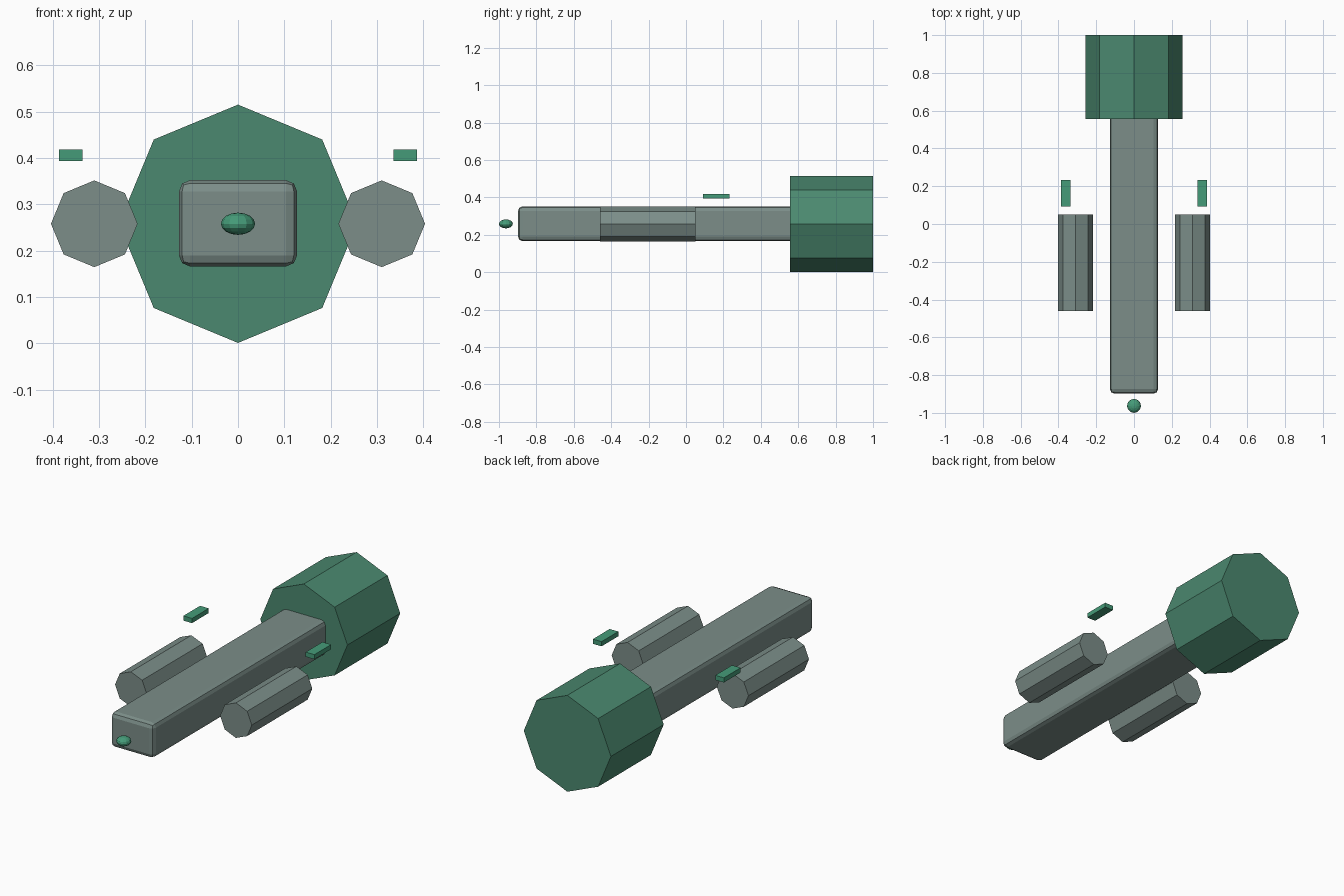
import bpy
from math import radians

if "Cube" in bpy.data.objects:
    bpy.data.objects.remove(bpy.data.objects["Cube"])

MID_Z = 0.258


def material(name, rgb):
    mat = bpy.data.materials.new(name)
    mat.diffuse_color = (*rgb, 1)
    mat.use_nodes = True
    mat.node_tree.nodes["Principled BSDF"].inputs["Base Color"].default_value = mat.diffuse_color
    return mat


grey = material("grey_green", (0.20, 0.27, 0.25))
green = material("dark_green", (0.07, 0.25, 0.16))
bright = material("bright_green", (0.06, 0.33, 0.19))


def finish(name, mat):
    obj = bpy.context.object
    obj.name = name
    obj.data.materials.append(mat)
    return obj


def box(name, mat, loc, size):
    bpy.ops.mesh.primitive_cube_add(size=1, location=loc)
    obj = finish(name, mat)
    obj.scale = size
    bpy.ops.object.transform_apply(location=False, rotation=False, scale=True)
    return obj


def drum(name, mat, x, y0, y1, radius):
    # Eight-sided cylinder lying along y, one corner pointing up
    bpy.ops.mesh.primitive_cylinder_add(
        vertices=8, radius=radius, depth=y1 - y0,
        location=(x, (y0 + y1) / 2, MID_Z), rotation=(radians(90), 0, 0))
    return finish(name, mat)


# Long hull with softened edges, running into the engine
hull = box("hull", grey, (0, -0.15, 0.259), (0.255, 1.496, 0.186))
bevel = hull.modifiers.new("edge_bevel", 'BEVEL')
bevel.width = 0.024
bevel.segments = 2

# Rear engine
drum("rear_engine", green, 0, 0.555, 1.0, 0.257)

# Side pods and the small lights above them
for side, s in (("left", -1), ("right", 1)):
    drum(side + "_pod", grey, s * 0.31, -0.46, 0.05, 0.0935)
    box(side + "_light", bright, (s * 0.361, 0.162, 0.406), (0.051, 0.141, 0.025))

# Flattened nose light
bpy.ops.mesh.primitive_uv_sphere_add(segments=12, ring_count=8, radius=1,
                                     location=(0, -0.963, MID_Z))
nose = finish("nose_light", bright)
nose.scale = (0.037, 0.037, 0.024)
bpy.ops.object.transform_apply(location=False, rotation=False, scale=True)
